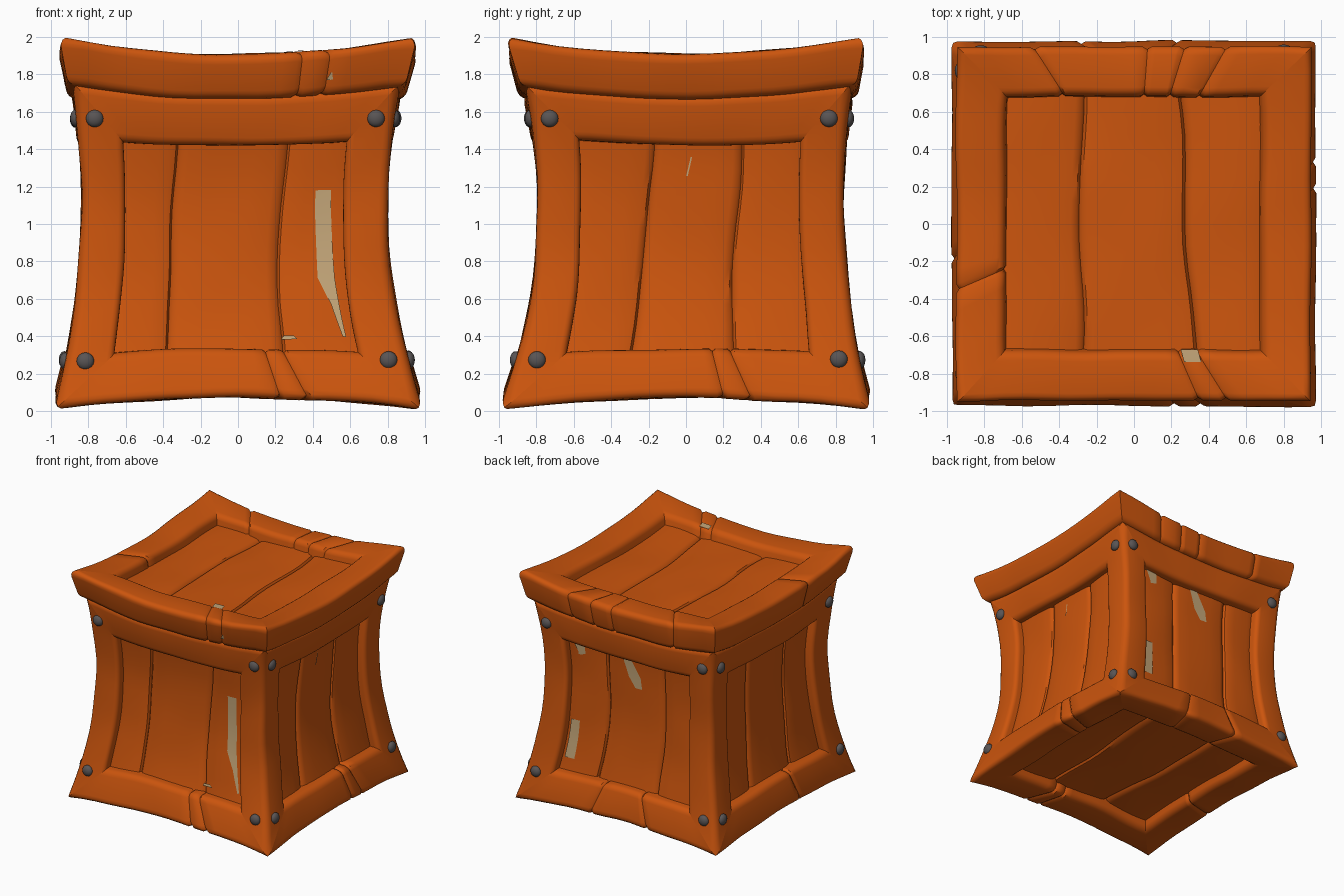
import bpy, bmesh, math
from mathutils import Vector, noise

if "Cube" in bpy.data.objects:
    bpy.data.objects.remove(bpy.data.objects["Cube"], do_unlink=True)


def material(name, rgb):
    m = bpy.data.materials.new(name)
    m.use_nodes = True
    m.diffuse_color = (*rgb, 1)
    m.node_tree.nodes["Principled BSDF"].inputs["Base Color"].default_value = (*rgb, 1)
    return m


ORANGE = material("orange wood", (0.6, 0.09, 0.004))
TAN = material("bare wood", (0.55, 0.38, 0.19))
GREY = material("bolt metal", (0.1, 0.09, 0.09))

BODY = ((-1, 1), (-1, 1), (0, 1.76))
LID = ((-1.03, 1.03), (-1.03, 1.03), (1.74, 2.0))
W = 0.29          # beam width
DEPTH = 0.09      # how far the planks sit behind the frame


# Pinch a straight crate at the waist, sag its top and bottom, add carved dents
def warp(co):
    u, v, w = co
    s = 0.82 + 0.17 * ((w - 1.1) / 1.1) ** 2
    lean = 1 - (w - 1) ** 2
    sag = 0.07 * (1 - min(1, u * u * v * v)) * (1 - w / 0.86)
    p = Vector((u * s - 0.02 * lean, v * s + 0.025 * lean, w + sag))
    return p + 0.012 * noise.noise_vector(p * 2.6)


def finish(name, bm, mat, sheet=False):
    bmesh.ops.recalc_face_normals(bm, faces=bm.faces)
    if sheet:
        bm.normal_update()
        out = sum(f.normal.dot(f.calc_center_median() - Vector((0, 0, 1))) for f in bm.faces)
        if out < 0:
            bmesh.ops.reverse_faces(bm, faces=bm.faces)
    me = bpy.data.meshes.new(name)
    bm.to_mesh(me)
    bm.free()
    me.materials.append(mat)
    ob = bpy.data.objects.new(name, me)
    bpy.context.collection.objects.link(ob)
    bpy.ops.object.select_all(action='DESELECT')
    ob.select_set(True)
    bpy.context.view_layer.objects.active = ob
    bpy.ops.object.shade_smooth_by_angle(angle=math.radians(40))
    return ob


def grid_faces(bm, rows, closed=False):
    n = len(rows[0])
    for r0, r1 in zip(rows, rows[1:]):
        for i in range(n if closed else n - 1):
            j = (i + 1) % n
            bm.faces.new((r0[i], r0[j], r1[j], r1[i]))


# Rounded rectangular cross-section, offsets measured inward from the outer edge
def profile(a, b):
    pts = []
    for k, (cx, cy, r) in enumerate(((0, 0, 0.06), (a, 0, 0.045), (a, b, 0.03), (0, b, 0.045))):
        ox = r if cx == 0 else a - r
        oy = r if cy == 0 else b - r
        for i in range(5):
            t = math.pi * (1 + k / 2 + i / 8)
            pts.append((ox + r * math.cos(t), oy + r * math.sin(t)))
    return pts


# A mitred beam along one edge of a box, with cracks at the given positions
def beam(name, box, axis, sides, cracks=(), height=W, lid=False):
    others = [k for k in range(3) if k != axis]
    lo, hi = box[axis]
    stations = {(i / 16, 0.0) for i in range(17)}
    for c in cracks:
        t = (c - lo) / (hi - lo)
        stations = {s for s in stations if abs(s[0] - t) > 0.018}
        stations |= {(t - 0.014, 0.0), (t, 0.1), (t + 0.014, 0.0)}
    bm = bmesh.new()
    rows = []
    for t, shrink in sorted(stations):
        row = []
        for a, b in profile(W, height):
            m = a if lid else max(a, b)
            a += (W / 2 - a) * shrink
            b += (height / 2 - b) * shrink
            co = [0, 0, 0]
            co[axis] = lo + m + (hi - lo - 2 * m) * t
            for k, side, off in zip(others, sides, (a, b)):
                co[k] = box[k][1] - off if side > 0 else box[k][0] + off
            row.append(bm.verts.new(warp(co)))
        rows.append(row)
    grid_faces(bm, rows, closed=True)
    bm.faces.new(rows[0])
    bm.faces.new(rows[-1])
    finish(name, bm, ORANGE)


# Body frame: posts, then rails running both ways, top and bottom
X, Y, Z = 0, 1, 2
ENDS = {(X, -1): "front", (X, 1): "back", (Y, -1): "right", (Y, 1): "left"}
RAIL_CRACKS = {"front": (0.23, 0.38), "left": (0.2, 0.35), "back": (-0.3, 0.25), "right": (-0.2,)}
LID_CRACKS = {"front": (0.37, 0.53), "back": (-0.58, 0.08, 0.3, 0.54), "right": (-0.38,), "left": ()}
for sx in (-1, 1):
    for sy in (-1, 1):
        beam(f"{ENDS[X, sy]}_{ENDS[Y, sx]}_post", BODY, Z, (sx, sy))
for (axis, s), label in ENDS.items():
    beam(label + "_bottom_rail", BODY, axis, (s, -1), RAIL_CRACKS[label])
    beam(label + "_top_rail", BODY, axis, (s, 1))
    beam(label + "_lid_rail", LID, axis, (s, 1), LID_CRACKS[label], 0.26, True)

# Each face maps (across, along, depth) to the straight crate
FACES = {
    "front": lambda p, q, d: (p, d - 1, q),
    "back": lambda p, q, d: (p, 1 - d, q),
    "right": lambda p, q, d: (d - 1, p, q),
    "left": lambda p, q, d: (1 - d, p, q),
    "lid": lambda p, q, d: (p, q, 2 - d),
    "base": lambda p, q, d: (p, q, d),
}


# Planks between slanted seams; each seam is (across at low end, across at high end)
def planks(face, seams, q0, q1):
    place = FACES[face]
    edges = [(-0.78, -0.78), *seams, (0.78, 0.78)]
    roll = ((0, 0.035), (0.03, 0.012), (0.1, 0.002), (0.3, -0.004), (0.5, -0.006),
            (0.7, -0.004), (0.9, 0.002), (0.97, 0.012), (1, 0.035))
    for n, (e0, e1) in enumerate(zip(edges, edges[1:])):
        bm = bmesh.new()
        rows = []
        for i in range(13):
            t = i / 12
            bow = 0.015 * math.sin(t * 7 + n)
            a = e0[0] + (e0[1] - e0[0]) * t + (bow if n else 0)
            b = e1[0] + (e1[1] - e1[0]) * t + 0.015 * math.sin(t * 7 + n + 1)
            rows.append([bm.verts.new(warp(place(a + (b - a) * f, q0 + (q1 - q0) * t, DEPTH + d)))
                         for f, d in roll])
        grid_faces(bm, rows)
        finish(f"{face}_plank_{n + 1}", bm, ORANGE, True)


planks("front", ((-0.42, -0.38), (0.25, 0.33)), 0.2, 1.56)
planks("back", ((-0.33, -0.4), (0.3, 0.26)), 0.2, 1.56)
planks("left", ((-0.35, -0.23), (0.25, 0.33)), 0.2, 1.56)
planks("right", ((-0.3, -0.36), (0.32, 0.26)), 0.2, 1.56)
planks("lid", ((-0.31, -0.3), (0.37, 0.27)), -0.78, 0.78)
planks("base", ((-0.28, -0.33), (0.3, 0.36)), -0.78, 0.78)


# Splintered patches: thin strips given as rows of (along, across start, across end)
def splinter(face, rows, depth):
    bm = bmesh.new()
    grid = []
    for r0, r1 in zip(rows, rows[1:]):
        for i in range(5):
            q, a, b = (x + (y - x) * i / 4 for x, y in zip(r0, r1))
            grid.append([bm.verts.new(warp(FACES[face](a + (b - a) * f / 2, q, depth)))
                         for f in range(3)])
    grid_faces(bm, grid)
    bmesh.ops.remove_doubles(bm, verts=bm.verts, dist=0.0005)
    finish(face + "_splinter", bm, TAN, True)


ON_PLANK, ON_FRAME = DEPTH - 0.014, -0.006
splinter("front", ((1.2, 0.53, 0.63), (0.7, 0.53, 0.64), (0.55, 0.6, 0.65), (0.37, 0.64, 0.66)), ON_PLANK)
splinter("front", ((0.35, 0.26, 0.36), (0.372, 0.28, 0.34)), ON_PLANK)
splinter("back", ((1.5, 0.52, 0.66), (1.38, 0.52, 0.6), (1.36, 0.58, 0.6)), ON_PLANK)
splinter("back", ((0.75, 0.58, 0.68), (0.4, 0.58, 0.68)), ON_PLANK)
splinter("back", ((1.5, 0.02, 0.1), (1.3, -0.12, 0.02), (1.2, -0.14, -0.06)), ON_PLANK)
splinter("left", ((1.4, 0.0, 0.01), (1.29, -0.03, -0.02)), ON_PLANK)
splinter("lid", ((-0.72, 0.27, 0.37), (-0.79, 0.29, 0.39)), ON_FRAME)
splinter("front", ((1.86, 0.55, 0.56), (1.82, 0.53, 0.57)), -0.036)

# Domed bolts at the corners of every side
for face in ("front", "back", "right", "left"):
    for p in (-0.88, 0.88):
        for q in (0.26, 1.58):
            centre = warp(FACES[face](p, q, 0.0))
            normal = Vector(FACES[face](0, 0, 0)).normalized()
            bm = bmesh.new()
            bmesh.ops.create_uvsphere(bm, u_segments=16, v_segments=10, radius=0.047)
            bmesh.ops.scale(bm, vec=(1, 1, 0.65), verts=bm.verts)
            bolt = finish(face + "_bolt", bm, GREY)
            bolt.rotation_euler = normal.to_track_quat('Z', 'Y').to_euler()
            bolt.location = centre
